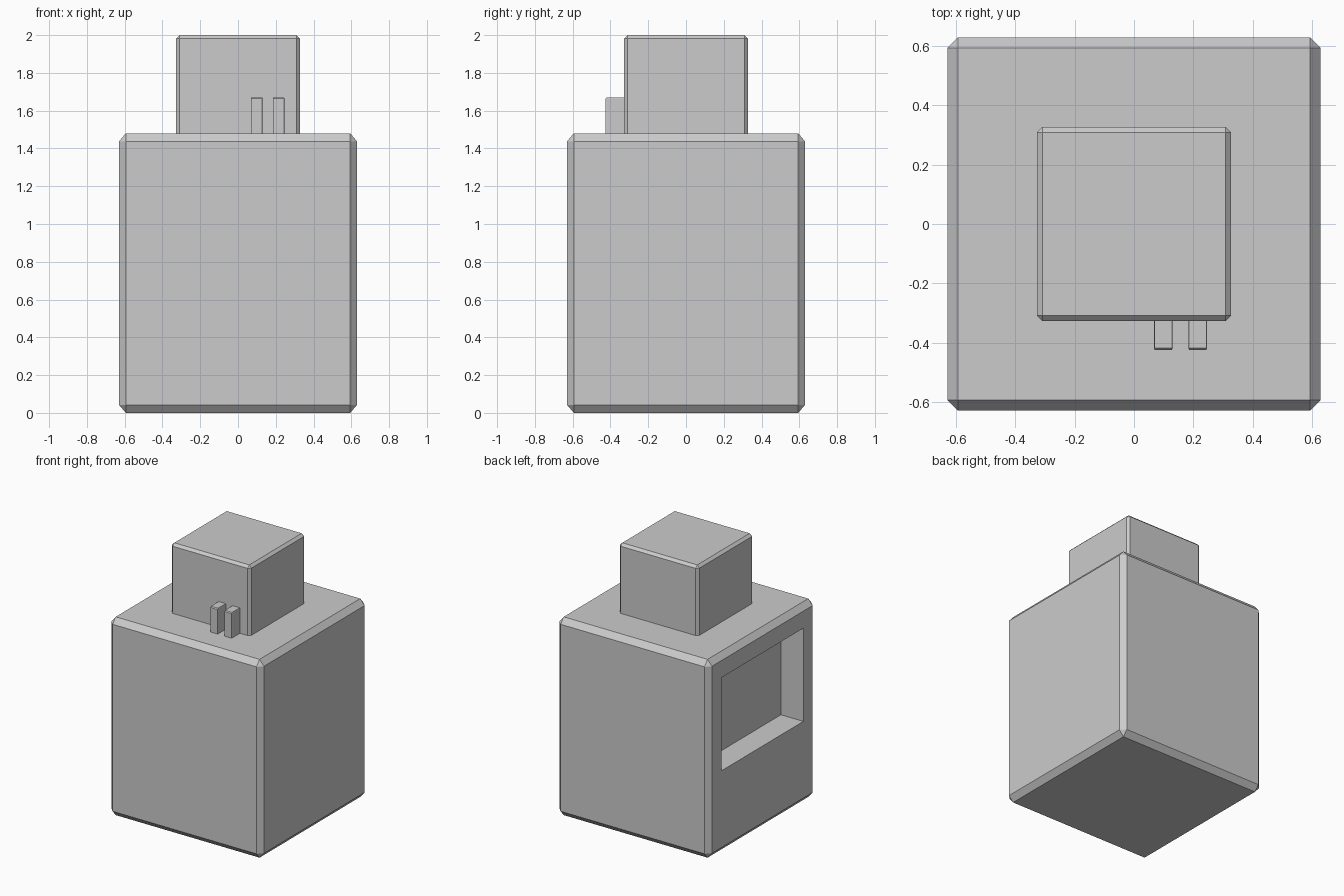
import bpy
import bmesh
from mathutils import Vector

default = bpy.data.objects.get("Cube")
if default:
    bpy.data.objects.remove(default, do_unlink=True)

BEVEL = 0.0286  # chamfer as a fraction of each side

grey = bpy.data.materials.new("plain grey")
grey.use_nodes = True
colour = (0.6, 0.6, 0.6, 1)
grey.diffuse_color = colour
grey.node_tree.nodes["Principled BSDF"].inputs["Base Color"].default_value = colour


def chamfered_block(name, low, high, detail=None):
    """Unit cube chamfered first, then stretched between two corners."""
    low, high = Vector(low), Vector(high)
    bm = bmesh.new()
    bmesh.ops.create_cube(bm, size=1)
    bmesh.ops.bevel(bm, geom=bm.edges[:], offset=BEVEL, segments=1,
                    affect='EDGES', clamp_overlap=True)
    bmesh.ops.scale(bm, vec=high - low, verts=bm.verts)
    bmesh.ops.translate(bm, vec=(low + high) / 2, verts=bm.verts)
    if detail:
        detail(bm)
    bmesh.ops.recalc_face_normals(bm, faces=bm.faces)
    mesh = bpy.data.meshes.new(name)
    bm.to_mesh(mesh)
    bm.free()
    mesh.materials.append(grey)
    obj = bpy.data.objects.new(name, mesh)
    bpy.context.collection.objects.link(obj)
    return obj


def side_recess(bm):
    """Rectangular pocket in the upper part of the -x side."""
    face = min(bm.faces, key=lambda f: f.calc_center_median().x)
    bmesh.ops.inset_individual(bm, faces=[face], thickness=0.05)
    middle = face.calc_center_median()
    for v in face.verts:
        v.co.y = 0.484 if v.co.y > middle.y else -0.484
        v.co.z = 1.31 if v.co.z > middle.z else 0.615
    bmesh.ops.inset_individual(bm, faces=[face], thickness=0)
    for v in face.verts:
        v.co.x += 0.185


# Large body with the pocket, and the smaller head sunk into its top
chamfered_block("body", (-0.63, -0.63, 0), (0.63, 0.63, 1.48), side_recess)
chamfered_block("head", (-0.328, -0.328, 1.344), (0.328, 0.328, 2))

# Two small pegs against the front of the head
for name, x in (("right_peg", 0.099), ("left_peg", 0.215)):
    chamfered_block(name, (x - 0.031, -0.425, 1.45), (x + 0.031, -0.21, 1.67))
